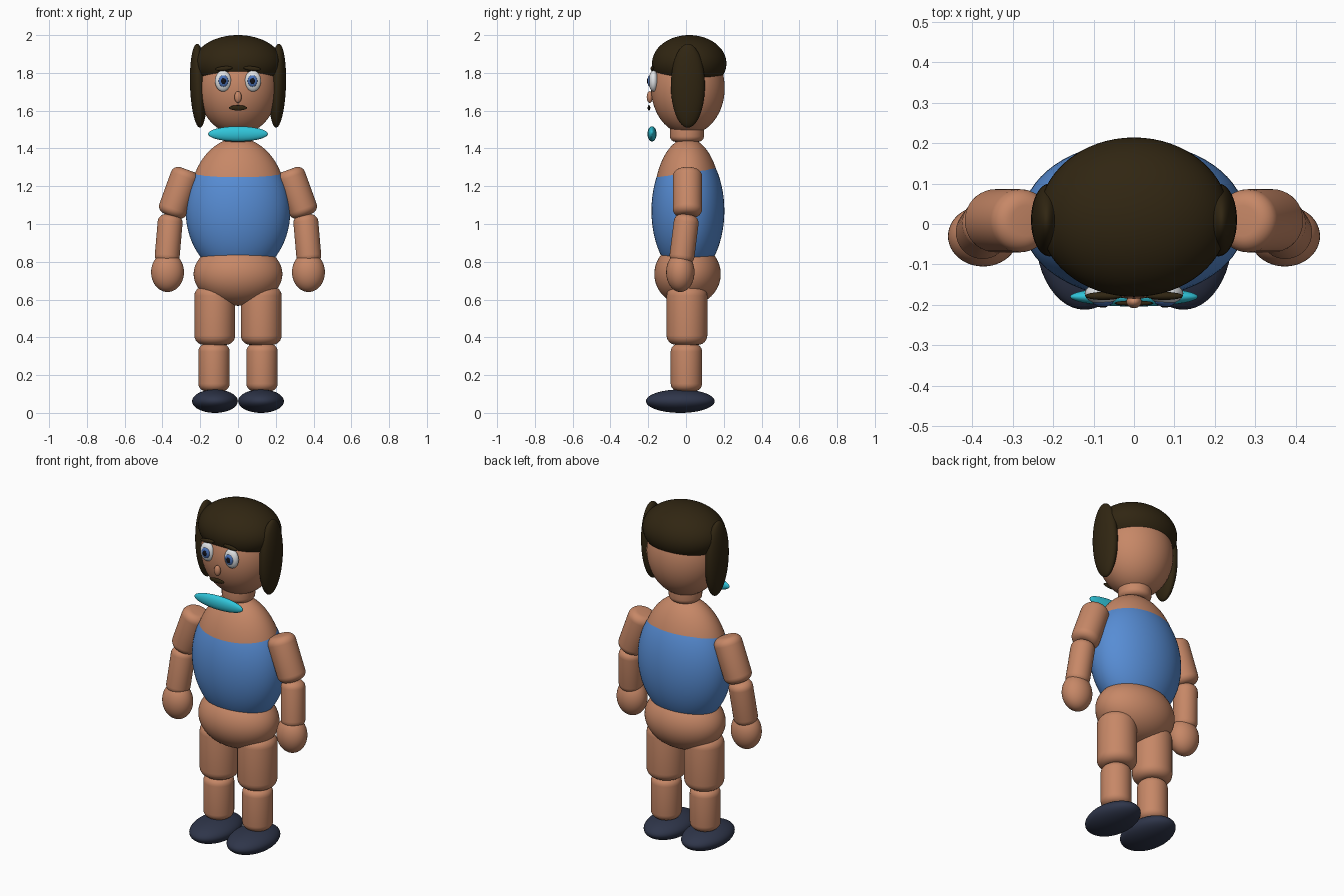
import bpy, math

if "Cube" in bpy.data.objects:
    bpy.data.objects.remove(bpy.data.objects["Cube"])


def material(name, rgb):
    m = bpy.data.materials.new(name)
    m.diffuse_color = (*rgb, 1)
    m.use_nodes = True
    m.node_tree.nodes["Principled BSDF"].inputs["Base Color"].default_value = m.diffuse_color
    return m


skin = material("skin", (0.57, 0.245, 0.135))
hair = material("dark_brown", (0.03, 0.019, 0.006))
blue = material("shirt_blue", (0.095, 0.265, 0.66))
cyan = material("necklace_cyan", (0.03, 0.56, 0.70))
navy = material("shoe_navy", (0.028, 0.036, 0.068))
white = material("eye_white", (0.82, 0.84, 0.86))
iris = material("iris_blue", (0.07, 0.17, 0.48))
black = material("pupil_black", (0.006, 0.006, 0.01))


def finish(name, mat, rot):
    o = bpy.context.object
    o.name = name
    o.rotation_euler = [math.radians(a) for a in rot]
    o.data.materials.append(mat)
    return o


def ellipsoid(name, mat, loc, radii, rot=(0, 0, 0), seg=48):
    bpy.ops.mesh.primitive_uv_sphere_add(segments=seg, ring_count=seg // 2, location=loc)
    o = finish(name, mat, rot)
    o.scale = radii
    bpy.ops.object.shade_smooth()
    return o


def limb(name, mat, loc, radius, length, rot=(0, 0, 0), soft=0.04):
    """Cylinder with rounded rims."""
    bpy.ops.mesh.primitive_cylinder_add(vertices=40, radius=radius, depth=length, location=loc)
    o = finish(name, mat, rot)
    b = o.modifiers.new("round_rim", 'BEVEL')
    b.width, b.segments = soft, 6
    b.limit_method, b.angle_limit = 'ANGLE', math.radians(60)
    bpy.ops.object.shade_smooth()
    return o


# Torso, shirt and hips
ellipsoid("upper_body", skin, (0, 0.0075, 1.10), (0.259, 0.18, 0.355), seg=64)
ellipsoid("shirt", blue, (0, 0.01, 1.07), (0.277, 0.193, 0.35), seg=64)
ellipsoid("hips", skin, (0, 0.008, 0.735), (0.235, 0.176, 0.168), seg=64)

# Neck, necklace and head
limb("neck", skin, (0, 0.005, 1.49), 0.09, 0.11, soft=0.03)
ellipsoid("necklace", cyan, (0, -0.18, 1.477), (0.158, 0.024, 0.04))
ellipsoid("head", skin, (0, 0.01, 1.72), (0.21, 0.195, 0.247), seg=64)
ellipsoid("hair_cap", hair, (0, 0.017, 1.85), (0.235, 0.197, 0.15), seg=64)
ellipsoid("nose", skin, (0, -0.192, 1.672), (0.019, 0.016, 0.031), seg=24)
ellipsoid("mouth", hair, (0, -0.196, 1.615), (0.048, 0.007, 0.014), seg=24)

# Paired parts on both sides
for s, side in ((-1, "left"), (1, "right")):
    # Face and side hair
    ellipsoid(f"hair_lock_{side}", hair, (s * 0.209, 0.01, 1.732),
              (0.045, 0.09, 0.222), (0, s * 2, 0))
    ellipsoid(f"eye_{side}", white, (s * 0.079, -0.172, 1.757), (0.043, 0.026, 0.056), seg=32)
    ellipsoid(f"iris_{side}", iris, (s * 0.077, -0.192, 1.757), (0.026, 0.012, 0.031), seg=24)
    ellipsoid(f"pupil_{side}", black, (s * 0.077, -0.201, 1.757), (0.013, 0.006, 0.016), seg=24)
    ellipsoid(f"eyebrow_{side}", hair, (s * 0.075, -0.178, 1.823),
              (0.046, 0.010, 0.012), (0, s * 5, 0), seg=24)

    # Arm
    limb(f"upper_arm_{side}", skin, (s * 0.312, 0.008, 1.165), 0.078, 0.26, (0, -s * 20, 0))
    limb(f"forearm_{side}", skin, (s * 0.367, -0.01, 0.92), 0.066, 0.26, (-7, -s * 5, 0))
    ellipsoid(f"hand_{side}", skin, (s * 0.373, -0.03, 0.745), (0.087, 0.075, 0.105))

    # Leg
    limb(f"thigh_{side}", skin, (s * 0.123, 0.005, 0.515), 0.108, 0.31, soft=0.05)
    limb(f"shin_{side}", skin, (s * 0.127, 0.002, 0.24), 0.083, 0.25)
    ellipsoid(f"shoe_{side}", navy, (s * 0.122, -0.03, 0.062), (0.121, 0.182, 0.062))
